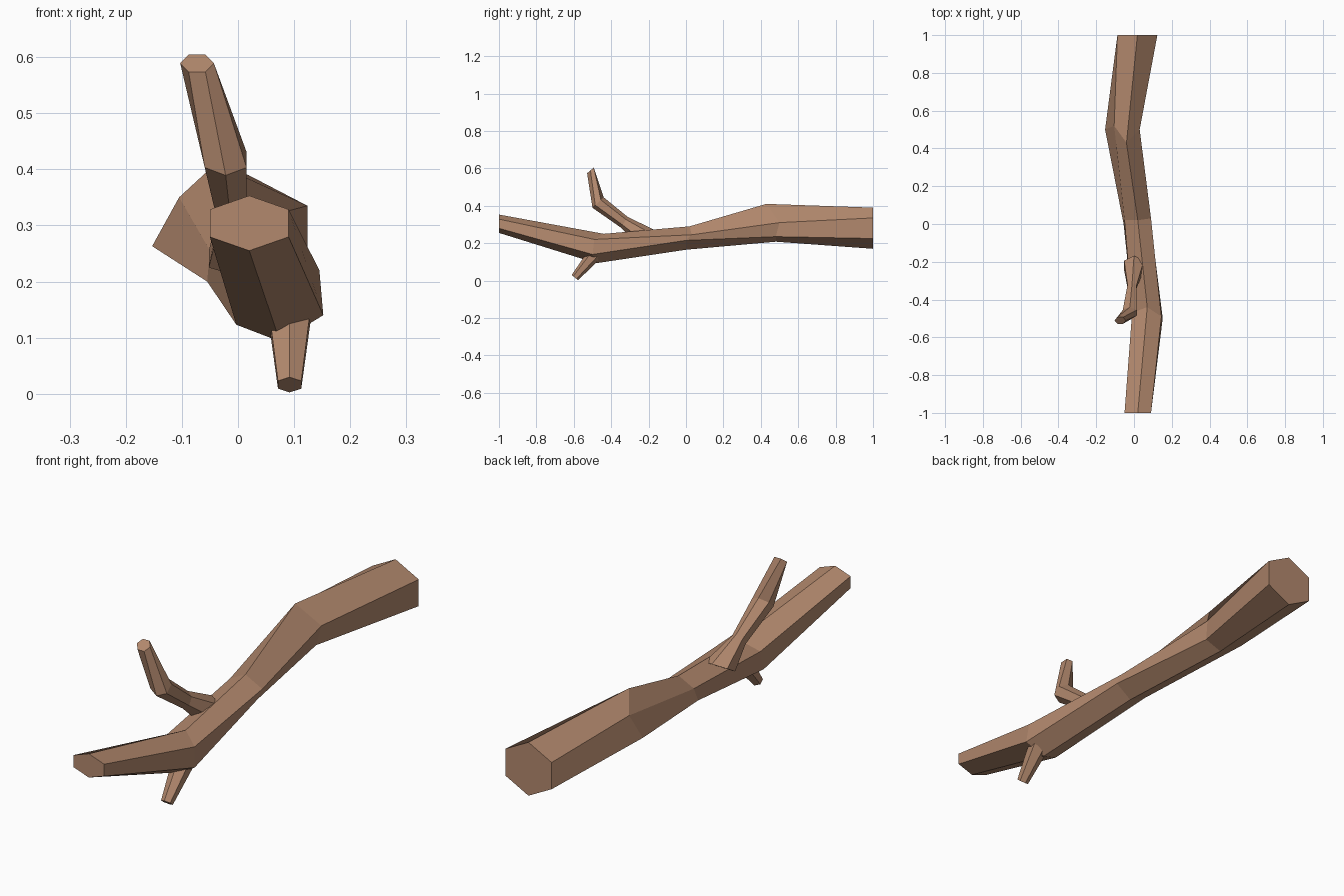
import bpy, bmesh
from math import sin, cos, pi
from mathutils import Vector

default = bpy.data.objects.get("Cube")
if default:
    bpy.data.objects.remove(default, do_unlink=True)

SIDES = 6

# One plain bark colour
bark = bpy.data.materials.new("bark_brown")
bark.use_nodes = True
colour = (0.45, 0.25, 0.155, 1)
bark.diffuse_color = colour
bark.node_tree.nodes["Principled BSDF"].inputs["Base Color"].default_value = colour


def hexagon(centre, across, radius, width=None, twist=0):
    """Ring of points; 'across' is the in-plane direction of the first corner."""
    centre, across = Vector(centre), Vector(across).normalized()
    side = Vector((1, 0, 0))
    width = width or radius
    ring = []
    for i in range(SIDES):
        angle = 2 * pi * i / SIDES + twist
        ring.append(centre + across * radius * cos(angle) + side * width * sin(angle))
    return ring


def loft(name, rings):
    """Skin a row of rings into a closed, flat-shaded limb."""
    bm = bmesh.new()
    loops = [[bm.verts.new(p) for p in ring] for ring in rings]
    for a, b in zip(loops, loops[1:]):
        for i in range(SIDES):
            j = (i + 1) % SIDES
            bm.faces.new((a[i], a[j], b[j], b[i]))
    bm.faces.new(loops[0])
    bm.faces.new(loops[-1])
    bmesh.ops.recalc_face_normals(bm, faces=bm.faces)
    mesh = bpy.data.meshes.new(name)
    bm.to_mesh(mesh)
    bm.free()
    mesh.materials.append(bark)
    obj = bpy.data.objects.new(name, mesh)
    bpy.context.collection.objects.link(obj)
    return obj


# Main branch: even cut ends, irregular bends between them
# (corners run from the top, down the left side and back up)
up = (0, 0, 1)
front_bend = [(0.07, -0.44, 0.25), (0.145, -0.49, 0.22), (0.152, -0.5, 0.14),
              (0.075, -0.48, 0.093), (-0.003, -0.5, 0.123), (-0.01, -0.47, 0.21)]
middle = [(0.02, 0.02, 0.29), (0.09, 0.03, 0.245), (0.09, 0, 0.215),
          (0.02, 0, 0.165), (-0.055, 0, 0.2), (-0.05, 0.02, 0.255)]
back_bend = [(-0.04, 0.43, 0.41), (0.03, 0.5, 0.31), (0.02, 0.48, 0.235),
             (-0.055, 0.48, 0.208), (-0.153, 0.5, 0.263), (-0.105, 0.52, 0.35)]
loft("main_branch", [
    hexagon((0.02, -1, 0.304), up, 0.049, 0.081),
    front_bend,
    middle,
    back_bend,
    hexagon((0.018, 1, 0.28), up, 0.11, 0.122),
])

# Upper side branch: flared root, thin neck, knee and cut tip
loft("upper_side_branch", [
    hexagon((0, -0.22, 0.24), (0, 0.85, 0.5), 0.06),
    hexagon((-0.01, -0.33, 0.312), (0, 0.5, 0.85), 0.034, 0.028),
    hexagon((-0.022, -0.47, 0.417), (0, 0.67, 0.62), 0.041, 0.043),
    hexagon((-0.073, -0.511, 0.589), (0, 0.75, 0.65), 0.027, 0.03, -pi / 6),
])

# Lower twig: short tapered stub
stub_across = (0, 0.78, -0.62)
loft("lower_twig", [
    hexagon((0.092, -0.49, 0.14), stub_across, 0.039, 0.043),
    hexagon((0.092, -0.594, 0.016), stub_across, 0.022, 0.024),
])
